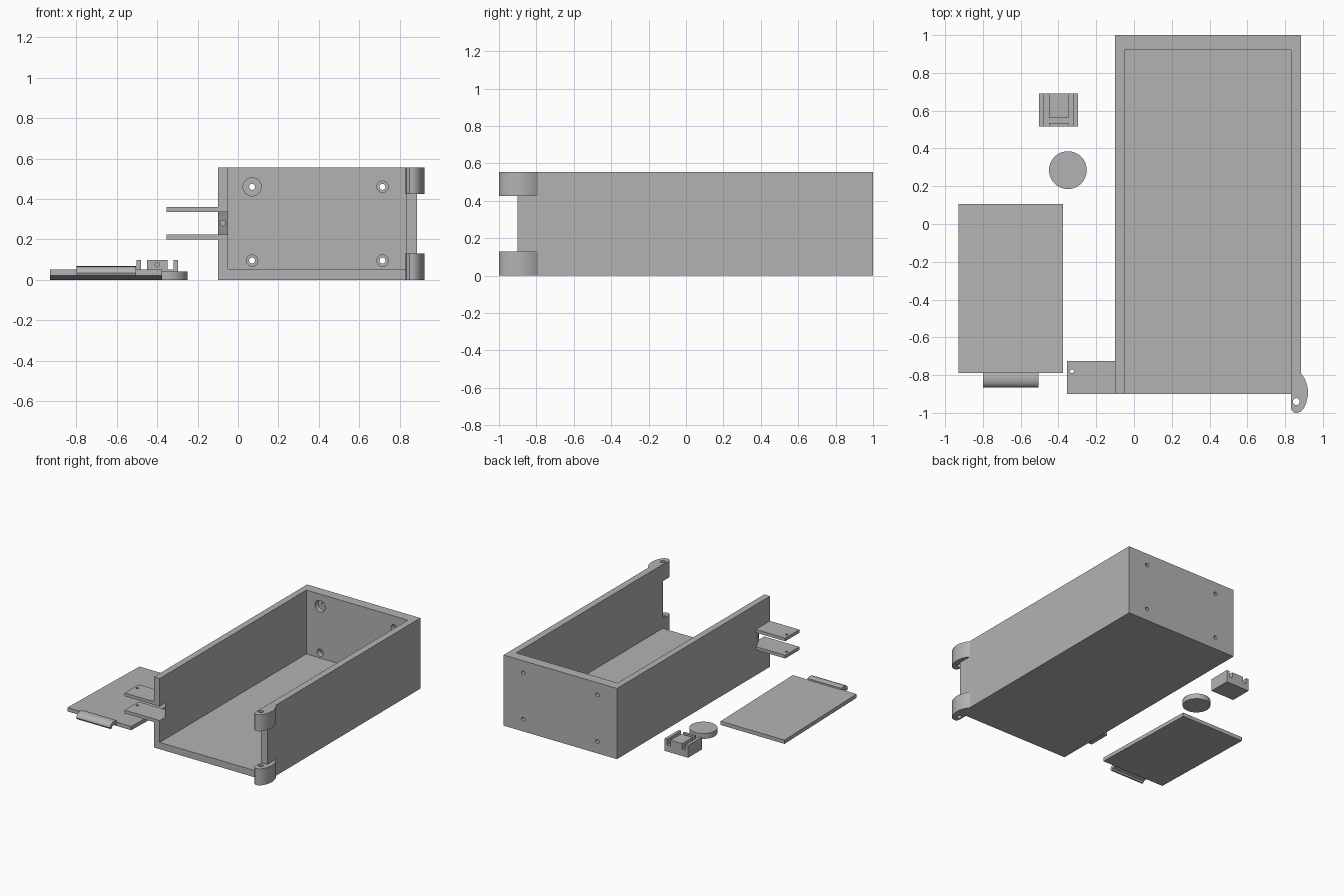
import bpy
import bmesh
import math
from mathutils import Vector

if "Cube" in bpy.data.objects:
    bpy.data.objects.remove(bpy.data.objects["Cube"])

grey = bpy.data.materials.new("plain grey")
grey.diffuse_color = (0.45, 0.45, 0.45, 1)
grey.use_nodes = True
grey.node_tree.nodes["Principled BSDF"].inputs["Base Color"].default_value = grey.diffuse_color


def finish(name, bm):
    bmesh.ops.recalc_face_normals(bm, faces=bm.faces[:])
    me = bpy.data.meshes.new(name)
    bm.to_mesh(me)
    bm.free()
    me.materials.append(grey)
    ob = bpy.data.objects.new(name, me)
    bpy.context.collection.objects.link(ob)
    return ob


def prism(name, pts, direction):
    """Extrude a closed outline of 3D points along a direction."""
    bm = bmesh.new()
    face = bm.faces.new([bm.verts.new(p) for p in pts])
    out = bmesh.ops.extrude_face_region(bm, geom=[face])["geom"]
    bmesh.ops.translate(bm, vec=Vector(direction),
                        verts=[v for v in out if isinstance(v, bmesh.types.BMVert)])
    return finish(name, bm)


def block(name, x0, x1, y0, y1, z0, z1):
    return prism(name, [(x0, y0, z0), (x1, y0, z0), (x1, y1, z0), (x0, y1, z0)],
                 (0, 0, z1 - z0))


def rod(name, centre, radius, length, axis, sides=32):
    """Cylinder starting at centre and running along z or y."""
    pts = []
    for i in range(sides):
        a = 2 * math.pi * i / sides
        u, v = radius * math.cos(a), radius * math.sin(a)
        off = (u, v, 0) if axis == "z" else (u, 0, v)
        pts.append(Vector(centre) + Vector(off))
    return prism(name, pts, (0, 0, length) if axis == "z" else (0, length, 0))


def cut(ob, cutters):
    """Subtract the cutters and remove them."""
    for c in cutters:
        m = ob.modifiers.new("cut", "BOOLEAN")
        m.operation = "DIFFERENCE"
        m.solver = "EXACT"
        m.object = c
    bpy.context.view_layer.update()
    me = bpy.data.meshes.new_from_object(
        ob.evaluated_get(bpy.context.evaluated_depsgraph_get()))
    ob.modifiers.clear()
    ob.data = me
    for c in cutters:
        bpy.data.objects.remove(c)


def smooth(ob):
    bpy.ops.object.select_all(action="DESELECT")
    ob.select_set(True)
    bpy.context.view_layer.objects.active = ob
    bpy.ops.object.shade_smooth_by_angle(angle=math.radians(32))


# Box, open at the top and the front
body = block("box_body", -0.1, 0.885, -0.9, 1.0, 0, 0.555)
cutters = [block("cavity", -0.05, 0.832, -1.1, 0.92, 0.053, 0.8)]
# Screw holes with counterbores on the inside of the back wall
for x in (0.07, 0.715):
    for z in (0.095, 0.46):
        wide = 0.045 if (x < 0.1 and z > 0.3) else 0.028
        cutters.append(rod("screw_hole", (x, 0.8, z), 0.015, 0.4, "y"))
        cutters.append(rod("counterbore", (x, 0.85, z), wide, 0.11, "y"))
# Slanted latch recess in the left wall with a small bore behind it
cutters.append(prism("recess", [(-0.12, -0.95, 0.225), (-0.03, -0.95, 0.225),
                                (-0.03, -0.88, 0.225), (-0.12, -0.69, 0.225)],
                     (0, 0, 0.11)))
cutters.append(rod("recess_bore", (-0.075, -0.85, 0.28), 0.013, 0.15, "y", 20))
cut(body, cutters)
smooth(body)

# Latch ears on the left wall
for name, z in (("lower_ear", 0.2), ("upper_ear", 0.335)):
    ear = block(name, -0.355, -0.1, -0.9, -0.725, z, z + 0.025)
    cut(ear, [rod("pin_hole", (-0.328, -0.78, z - 0.1), 0.01, 0.3, "z", 20)])
    smooth(ear)

# Hinge knuckles on the right front corner
knuckle = [(0.83, -0.9), (0.83, -0.97), (0.835, -0.988), (0.848, -0.999),
           (0.865, -1.0), (0.883, -0.993), (0.899, -0.975), (0.911, -0.95),
           (0.919, -0.92), (0.922, -0.893), (0.919, -0.865), (0.912, -0.84),
           (0.901, -0.815), (0.885, -0.792), (0.885, -0.9)]
for name, z in (("lower_hinge", 0), ("upper_hinge", 0.425)):
    hinge = prism(name, [(x, y, z) for x, y in knuckle], (0, 0, 0.13))
    cut(hinge, [rod("hinge_hole", (0.859, -0.94, z - 0.1), 0.018, 0.4, "z")])
    smooth(hinge)

# Battery lid, lying slightly tilted
prism("lid", [(-0.93, -0.79, 0.02), (-0.93, 0.105, 0.0),
              (-0.93, 0.105, 0.03), (-0.93, -0.79, 0.05)], (0.555, 0, 0))
# Curved snap hook on the lid
hook = [(-0.785, 0.03), (-0.785, 0.062), (-0.805, 0.067), (-0.83, 0.066),
        (-0.85, 0.059), (-0.862, 0.047), (-0.866, 0.033), (-0.862, 0.022),
        (-0.848, 0.02), (-0.842, 0.032), (-0.83, 0.038), (-0.8, 0.036)]
smooth(prism("lid_hook", [(-0.8, y, z) for y, z in hook], (0.295, 0, 0)))

# Round button
smooth(rod("button", (-0.35, 0.285, 0), 0.1, 0.042, "z", 64))

# Latch block: slots beside the centre and a cross groove behind its front wall
latch = block("latch_block", -0.502, -0.297, 0.517, 0.69, 0, 0.097)
cut(latch, [block("left_slot", -0.48, -0.45, 0.4, 0.8, 0.052, 0.2),
            block("right_slot", -0.348, -0.32, 0.4, 0.8, 0.052, 0.2),
            block("groove", -0.46, -0.34, 0.535, 0.56, 0.052, 0.2),
            rod("front_bore", (-0.4, 0.45, 0.075), 0.011, 0.095, "y", 20)])
smooth(latch)
